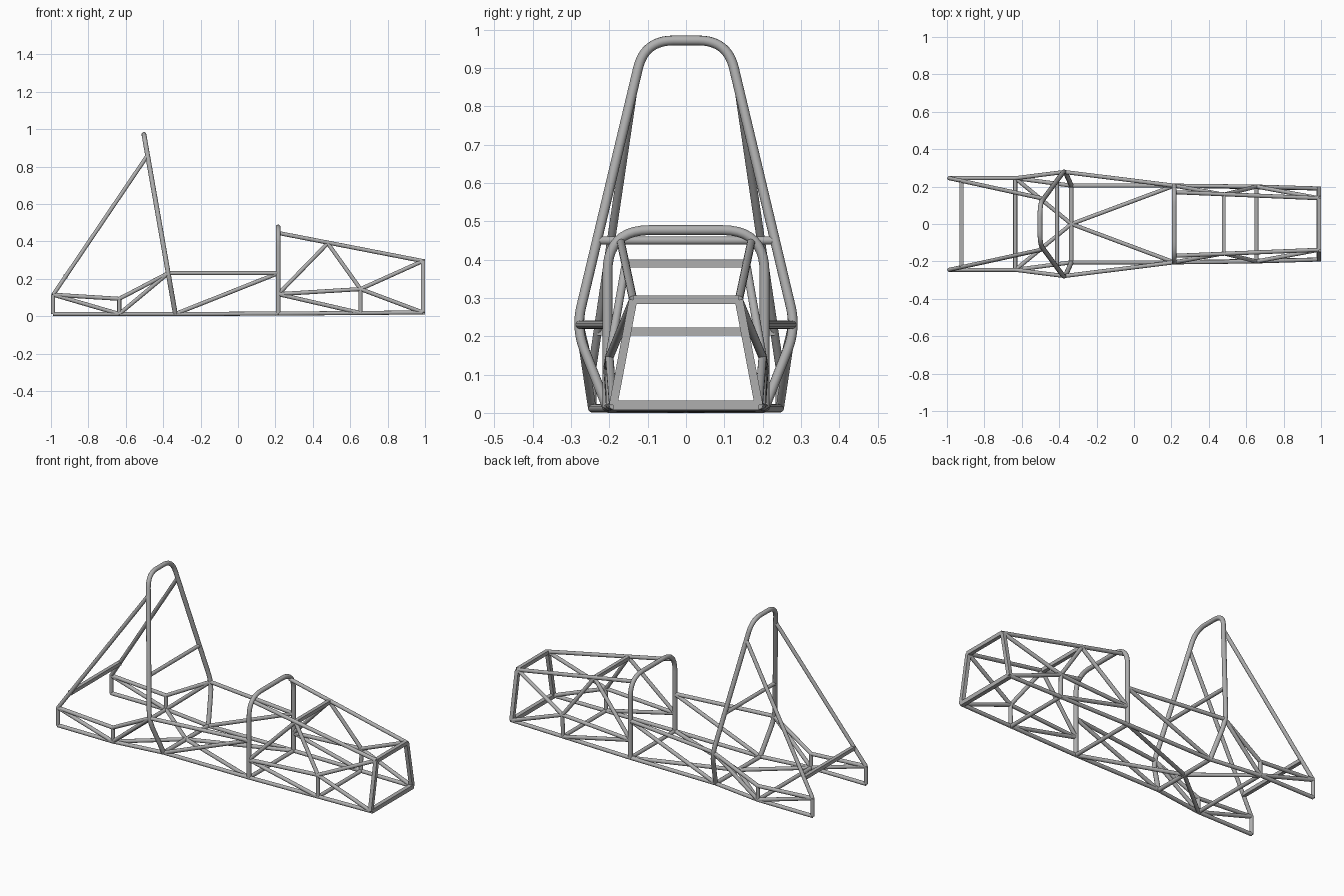
import bpy
import math
from mathutils import Vector, Matrix

if "Cube" in bpy.data.objects:
    bpy.data.objects.remove(bpy.data.objects["Cube"], do_unlink=True)

steel = bpy.data.materials.new("bare steel grey")
steel.use_nodes = True
STEEL = (0.43, 0.43, 0.43, 1)
steel.diffuse_color = STEEL
steel.node_tree.nodes["Principled BSDF"].inputs["Base Color"].default_value = STEEL

R = 0.0108        # brace tubes
R_HOOP = 0.0128   # roll hoops


def tube(name, a, b, radius=R, square=False):
    """Straight round or square tube between two joints."""
    a, b = Vector(a), Vector(b)
    d = b - a
    sides = 4 if square else 16
    r = radius * math.sqrt(2) if square else radius
    bpy.ops.mesh.primitive_cylinder_add(vertices=sides, radius=r, depth=d.length)
    ob = bpy.context.object
    ob.name = name
    if square:
        ob.data.transform(Matrix.Rotation(math.pi / 4, 4, 'Z'))
    ob.matrix_world = Matrix.Translation((a + b) / 2) @ d.to_track_quat('Z', 'Y').to_matrix().to_4x4()
    ob.data.materials.append(steel)
    if not square:
        bpy.ops.object.shade_smooth_by_angle(angle=math.radians(40))
    return ob


def flip(p):
    return (p[0], -p[1], p[2])


def pair(name, a, b, **kw):
    """Same tube on both long sides of the frame."""
    tube(name + "_far", a, b, **kw)
    tube(name + "_near", flip(a), flip(b), **kw)


def cross(name, p, **kw):
    """Tube straight across the frame."""
    tube(name, p, flip(p), **kw)


def bent_hoop(name, half, fillets):
    """Hoop from half a path, corners rounded, mirrored over the middle."""
    pts = [Vector(half[0])]
    ends = [Vector(p) for p in half] + [Vector(flip(half[-1]))]
    for i, f in enumerate(fillets, 1):
        c = ends[i]
        p = c + (ends[i - 1] - c).normalized() * f
        q = c + (ends[i + 1] - c).normalized() * f
        for k in range(11):
            t = k / 10
            pts.append(p * (1 - t) ** 2 + c * 2 * t * (1 - t) + q * t * t)
    pts += [Vector(flip(p)) for p in reversed(pts)]
    cu = bpy.data.curves.new(name, 'CURVE')
    cu.dimensions = '3D'
    cu.bevel_depth = R_HOOP
    cu.bevel_resolution = 4
    cu.use_fill_caps = True
    sp = cu.splines.new('POLY')
    sp.points.add(len(pts) - 1)
    for sp_pt, v in zip(sp.points, pts):
        sp_pt.co = (*v, 1)
    ob = bpy.data.objects.new(name, cu)
    bpy.context.collection.objects.link(ob)
    cu.materials.append(steel)
    bpy.ops.object.select_all(action='DESELECT')
    ob.select_set(True)
    bpy.context.view_layer.objects.active = ob
    bpy.ops.object.convert(target='MESH')
    bpy.ops.object.shade_smooth_by_angle(angle=math.radians(40))


def main_x(z):
    """Lean of the main hoop."""
    return -0.335 - 0.175 * (z - 0.012)


# Joints on the far side
tail_low, tail_top = (-0.988, 0.245, 0.012), (-0.988, 0.245, 0.115)
rear_low, rear_top = (-0.635, 0.245, 0.012), (-0.635, 0.245, 0.093)
main_low, main_mid = (-0.335, 0.205, 0.012), (main_x(0.23), 0.278, 0.23)
main_bar = (main_x(0.45), 0.232, 0.45)
main_high = (main_x(0.86), 0.135, 0.86)
dash_low, dash_knee = (0.215, 0.205, 0.014), (0.215, 0.205, 0.118)
dash_mid, dash_top = (0.215, 0.205, 0.23), (0.215, 0.17, 0.445)
roof = (0.48, 0.157, 0.39)
foot_low, foot_top = (0.655, 0.198, 0.017), (0.655, 0.2, 0.145)
nose_low, nose_top = (0.988, 0.19, 0.02), (0.988, 0.138, 0.295)

# Roll hoops
bent_hoop("main_hoop", [main_low, (main_x(0.22), 0.287, 0.22),
                        (main_x(0.972), 0.108, 0.972)], [0.06, 0.075])
bent_hoop("dash_hoop", [dash_low, (0.215, 0.205, 0.477)], [0.11])

# Tubes repeated on both sides
sides = {
    "tail_post": (tail_low, tail_top),
    "rear_post": (rear_low, rear_top),
    "tail_lower_rail": (tail_low, rear_low),
    "tail_upper_rail": (tail_top, rear_top),
    "tail_diagonal": (tail_top, rear_low),
    "rear_lower_rail": (rear_low, main_low),
    "rear_upper_brace": (rear_top, main_mid),
    "rear_lower_brace": (rear_low, main_mid),
    "hoop_backstay": (tail_top, main_high),
    "cockpit_lower_rail": (main_low, dash_low),
    "cockpit_side_rail": (main_mid, dash_mid),
    "cockpit_side_diagonal": (main_low, dash_mid),
    "rear_floor_diagonal": (rear_low, (-0.335, 0, 0.012)),
    "cockpit_floor_diagonal": (dash_low, (-0.335, 0, 0.012)),
    "nose_lower_rail": (dash_low, nose_low),
    "nose_upper_rail": (dash_top, nose_top),
    "knee_rail": (dash_knee, foot_top),
    "foot_rail": (foot_top, nose_top),
    "foot_post": (foot_low, foot_top),
    "roof_rear_diagonal": (roof, dash_knee),
    "roof_front_diagonal": (roof, foot_top),
    "knee_diagonal": (dash_knee, foot_low),
    "foot_diagonal": (foot_top, nose_low),
}
for name, (a, b) in sides.items():
    pair(name, a, b)

# Cross members
t = 0.13
stay = tuple(Vector(tail_top).lerp(Vector(main_high), t))
cross("backstay_cross_tube", stay, square=True, radius=0.0105)
cross("rear_floor_cross_tube", rear_low)
cross("main_hoop_floor_tube", main_low, radius=R_HOOP - 0.001)
cross("main_hoop_cross_tube", main_bar)
cross("dash_floor_tube", dash_low)
cross("roof_cross_tube", roof, square=True, radius=0.0105)
cross("foot_floor_tube", foot_low)

# Front bulkhead
pair("bulkhead_upright", nose_low, nose_top, square=True)
cross("bulkhead_lower_tube", nose_low, square=True, radius=0.012)
cross("bulkhead_upper_tube", nose_top, square=True)
